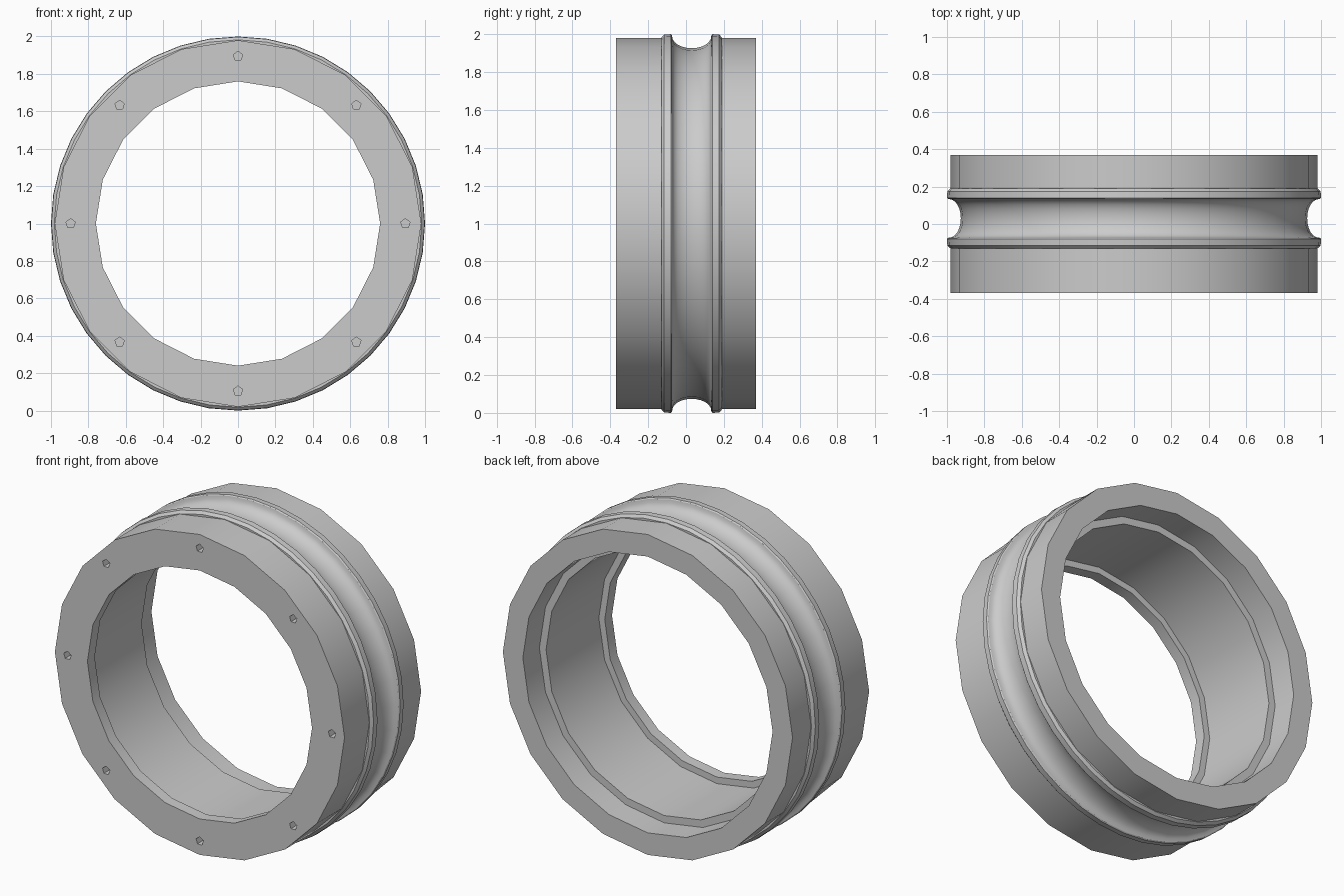
import bpy, bmesh, math
from mathutils import Matrix, Vector

cube = bpy.data.objects.get("Cube")
if cube:
    bpy.data.objects.remove(cube)

grey = bpy.data.materials.new("mid_grey")
grey.use_nodes = True
colour = (0.6, 0.6, 0.6, 1)
grey.diffuse_color = colour
grey.node_tree.nodes["Principled BSDF"].inputs["Base Color"].default_value = colour

CENTRE = Vector((0, 0, 1))


def finish(name, bm):
    bmesh.ops.recalc_face_normals(bm, faces=bm.faces[:])
    mesh = bpy.data.meshes.new(name)
    bm.to_mesh(mesh)
    bm.free()
    mesh.materials.append(grey)
    obj = bpy.data.objects.new(name, mesh)
    bpy.context.collection.objects.link(obj)
    return obj


def lathe(name, profile, sides, closed=False):
    """Turn a (y, radius) profile around the horizontal y axis."""
    bm = bmesh.new()
    rings = []
    for y, r in profile:
        angles = [2 * math.pi * i / sides for i in range(sides)]
        rings.append([bm.verts.new(CENTRE + Vector((r * math.sin(a), y, r * math.cos(a))))
                      for a in angles])
    pairs = list(zip(rings, rings[1:]))
    if closed:
        pairs.append((rings[-1], rings[0]))
    for a, b in pairs:
        for i in range(sides):
            j = (i + 1) % sides
            bm.faces.new((a[i], a[j], b[j], b[i]))
    return finish(name, bm)


def smooth(obj):
    bpy.ops.object.select_all(action="DESELECT")
    obj.select_set(True)
    bpy.context.view_layer.objects.active = obj
    bpy.ops.object.shade_smooth_by_angle(angle=math.radians(30))


# Ring body: wide front face with a lip inside, stepped bore opening to the back
body = lathe("ring_body", [
    (-0.12, 0.98), (-0.37, 0.98), (-0.37, 0.76), (-0.30, 0.76),
    (-0.30, 0.80), (0.21, 0.80), (0.21, 0.845), (0.37, 0.845),
    (0.37, 0.98), (0.18, 0.98), (0.18, 0.91), (-0.12, 0.91),
], 20, closed=True)

# Eight small five-sided screw holes in the front face
bm = bmesh.new()
for i in range(8):
    a = math.pi * i / 4
    spot = CENTRE + Vector((0.895 * math.sin(a), -0.37, 0.895 * math.cos(a)))
    place = Matrix.Translation(spot) @ Matrix.Rotation(math.pi / 2, 4, "X")
    bmesh.ops.create_cone(bm, cap_ends=True, segments=5, radius1=0.026,
                          radius2=0.026, depth=0.1, matrix=place)
cutter = finish("screw_hole_cutter", bm)
cutter.hide_render = True
cut = body.modifiers.new("screw_holes", "BOOLEAN")
cut.operation = "DIFFERENCE"
cut.solver = "EXACT"
cut.object = cutter
smooth(body)
bpy.ops.object.modifier_apply(modifier=cut.name)
bpy.data.objects.remove(cutter)

# Grooved channel: two bevelled flanges either side of a rounded hollow
MIDDLE = 0.03
flange = [(-0.16, 0.95), (-0.16, 0.982), (-0.145, 0.998), (-0.11, 1.0)]
hollow = []
for i in range(13):
    t = math.pi * i / 12
    hollow.append((-0.104 * math.cos(t), 0.994 - 0.068 * math.sin(t) ** 0.9))
half = flange + hollow
profile = half + [(-y, r) for y, r in reversed(flange)]
channel = lathe("grooved_channel", [(y + MIDDLE, r) for y, r in profile], 40)
smooth(channel)
